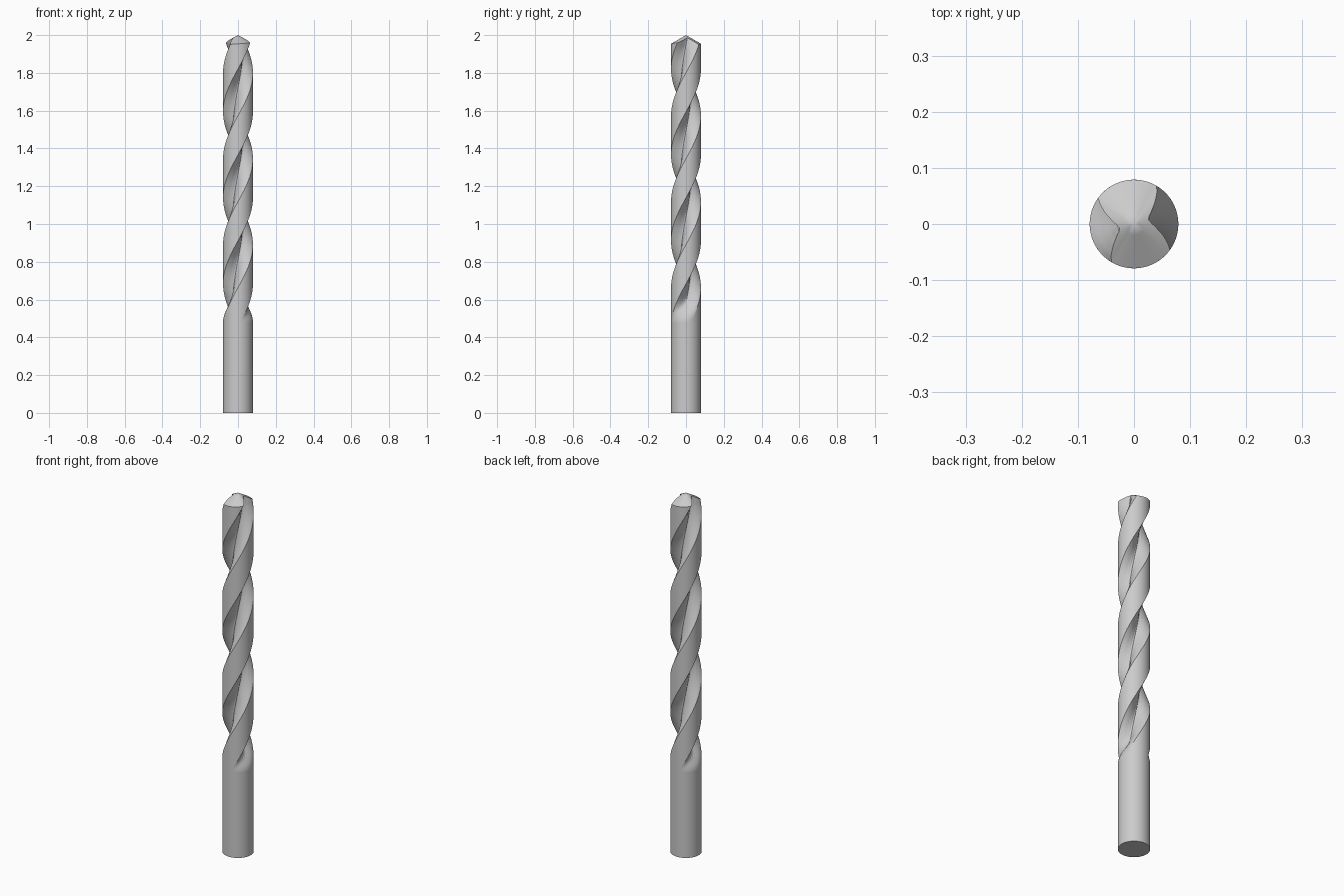
import bpy, bmesh, math

cube = bpy.data.objects.get("Cube")
if cube:
    bpy.data.objects.remove(cube)

RADIUS = 0.079
HALF_PITCH = 0.455         # height of half a turn
SHANK_TOP = 0.48
BODY_TOP = 1.94
TIP = 2.0
LAND = math.radians(82)    # width of each land
FLUTE = math.pi - LAND

steel = bpy.data.materials.new("grey steel")
steel.use_nodes = True
grey = (0.6, 0.6, 0.6, 1)
steel.diffuse_color = grey
steel.node_tree.nodes["Principled BSDF"].inputs["Base Color"].default_value = grey

# Flute section: fraction across the flute, fraction of the radius
FLUTE_PROFILE = [(0, 1), (0.07, 0.78), (0.16, 0.55), (0.28, 0.4), (0.42, 0.34),
                 (0.56, 0.39), (0.7, 0.53), (0.84, 0.74), (0.94, 0.91), (1, 0.99)]


def flute_radius(u):
    for (a, ra), (b, rb) in zip(FLUTE_PROFILE, FLUTE_PROFILE[1:]):
        if u <= b:
            return ra + (rb - ra) * (u - a) / (b - a)
    return 1


def section():
    """Angle, radius fraction and flank drop around both lands and flutes."""
    pts = []
    for side in (0, math.pi):
        for i in range(16):
            t = i / 16
            pts.append((side - LAND / 2 + LAND * t, 1.0, 1 - t))
        for i in range(32):
            u = i / 32
            pts.append((side + LAND / 2 + FLUTE * u, flute_radius(u), u))
    return pts


def twist(z):
    return math.pi / 2 + (z - 1.925) / HALF_PITCH * math.pi


def depth(z):
    t = min(1, max(0, (z - SHANK_TOP) / 0.14))
    return t * t * (3 - 2 * t)


def point(angle, r, z):
    return (r * math.cos(angle), r * math.sin(angle), z)


def bridge(bm, low, high):
    n = len(low)
    for i in range(n):
        j = (i + 1) % n
        bm.faces.new((low[i], low[j], high[j], high[i]))


def finish(bm, name):
    bmesh.ops.recalc_face_normals(bm, faces=bm.faces)
    mesh = bpy.data.meshes.new(name)
    bm.to_mesh(mesh)
    bm.free()
    mesh.materials.append(steel)
    obj = bpy.data.objects.new(name, mesh)
    bpy.context.collection.objects.link(obj)
    bpy.ops.object.select_all(action="DESELECT")
    obj.select_set(True)
    bpy.context.view_layer.objects.active = obj
    bpy.ops.object.shade_smooth_by_angle(angle=math.radians(32))


# Plain round shank
bm = bmesh.new()
bottom, top = [[bm.verts.new(point(a + twist(SHANK_TOP), RADIUS, z)) for a, f, d in section()]
               for z in (0, SHANK_TOP)]
bridge(bm, bottom, top)
bm.faces.new(bottom[::-1])
finish(bm, "shank")

# Twisted body whose two flutes run out into the shank
bm = bmesh.new()
profile = section()
rings = []
STEPS = 130
for k in range(STEPS + 1):
    z = SHANK_TOP + (BODY_TOP - SHANK_TOP) * k / STEPS
    rings.append([bm.verts.new(point(a + twist(z), RADIUS * (1 - depth(z) * (1 - f)), z))
                  for a, f, d in profile])

# Conical point, with each flank falling away behind its cutting lip
for scale in (1, 0.6, 0.25):
    ring = []
    for a, f, d in profile:
        r = RADIUS * f
        rim = TIP - 0.52 * r - 0.008 * d * f
        z = TIP - (TIP - rim) * scale
        ring.append(bm.verts.new(point(a + twist(rim), r * scale, z)))
    rings.append(ring)
for low, high in zip(rings, rings[1:]):
    bridge(bm, low, high)
apex = bm.verts.new((0, 0, TIP))
last = rings[-1]
for i, v in enumerate(last):
    bm.faces.new((v, last[(i + 1) % len(last)], apex))
finish(bm, "fluted_body")
